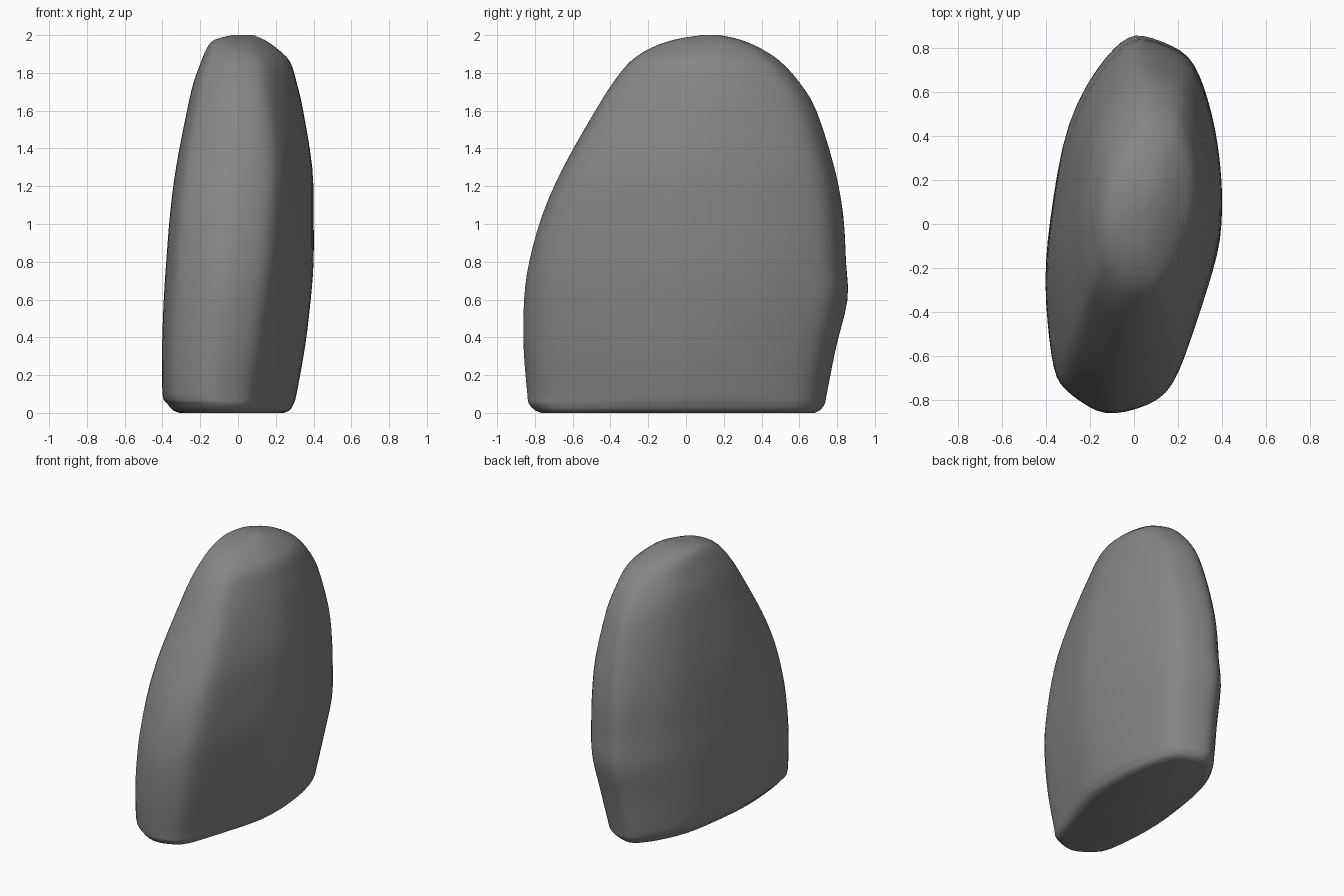
import bpy, bmesh, math

if "Cube" in bpy.data.objects:
    bpy.data.objects.remove(bpy.data.objects["Cube"])

# Plan outline, normalised to -1..1 in x and y, counter-clockwise from the back
OUTLINE = [(.10, 1), (-.10, .97), (-.40, .83), (-.76, .54), (-.88, .2), (-1, -.17),
           (-.96, -.5), (-.89, -.77), (-.78, -.86), (-.5, -.96), (-.28, -1), (.1, -.945),
           (.3, -.87), (.5, -.64), (.75, -.35), (.95, -.1), (1, .1), (.97, .41),
           (.86, .66), (.71, .86), (.5, .93)]

# Height, x min, x max, y min, y max
LEVELS = [(0, -.31, .24, -.765, .68), (.015, -.345, .275, -.80, .71),
          (.05, -.375, .295, -.832, .735), (.1, -.4, .31, -.84, .745),
          (.35, -.402, .355, -.86, .795), (.6, -.393, .385, -.857, .855),
          (.8, -.38, .4, -.83, .847), (1.05, -.36, .4, -.76, .832),
          (1.3, -.328, .393, -.65, .785), (1.6, -.27, .345, -.48, .69),
          (1.75, -.235, .31, -.385, .6), (1.86, -.195, .275, -.295, .5),
          (1.93, -.165, .205, -.19, .395), (1.975, -.125, .14, -.065, .29),
          (2, -.03, .08, .08, .18)]


def spline(pts, steps, closed):
    """Catmull-Rom resampling of points of any dimension."""
    n, out = len(pts), []
    get = (lambda i: pts[i % n]) if closed else (lambda i: pts[max(0, min(n - 1, i))])
    for i in range(n if closed else n - 1):
        for s in range(steps):
            t = s / steps
            out.append([.5 * (2 * b + (c - a) * t + (2 * a - 5 * b + 4 * c - d) * t * t
                              + (3 * b - a - 3 * c + d) * t ** 3)
                        for a, b, c, d in zip(get(i - 1), get(i), get(i + 1), get(i + 2))])
    if not closed:
        out.append(list(pts[-1]))
    return out


def fit(v, lo, hi, new_lo, new_hi):
    return new_lo + (v - lo) / (hi - lo) * (new_hi - new_lo)


# Soften the corners of the outline
outline = spline(OUTLINE, 3, True)
n = len(outline)
for _ in range(4):
    outline = [[(outline[i - 1][k] + 2 * outline[i][k] + outline[(i + 1) % n][k]) / 4
                for k in (0, 1)] for i in range(n)]

bm = bmesh.new()
rings = []
for z, x0, x1, y0, y1 in spline(LEVELS, 3, False):
    # The right front edge swings out upwards; the crown rounds to a slanted oval
    rise = max(0, min(1, z / 1.5))
    swing = .1 + .27 * rise
    oval = .55 * max(0, min(1, z - 1)) ** 2
    sec = []
    for u, v in outline:
        a = math.atan2(v, u)
        u += (swing * max(0, -v) - .1 * rise * max(0, v)) * (u + 1) / 2
        sec.append((u * (1 - oval) + oval * (math.cos(a) + .2 * math.sin(a)),
                    v * (1 - oval) + oval * math.sin(a)))
    us, vs = [p[0] for p in sec], [p[1] for p in sec]
    rings.append([bm.verts.new((fit(u, min(us), max(us), x0, x1),
                                fit(v, min(vs), max(vs), y0, y1), z)) for u, v in sec])

# Skin the levels and close both ends
for a, b in zip(rings, rings[1:]):
    for i in range(n):
        j = (i + 1) % n
        bm.faces.new((a[i], a[j], b[j], b[i]))
bm.faces.new(list(reversed(rings[0])))
bm.faces.new(rings[-1])
bmesh.ops.recalc_face_normals(bm, faces=bm.faces)
for f in bm.faces:
    f.smooth = True

mesh = bpy.data.meshes.new("standing_stone")
bm.to_mesh(mesh)
bm.free()
stone = bpy.data.objects.new("standing_stone", mesh)
bpy.context.collection.objects.link(stone)

# Dark grey rock
rock = bpy.data.materials.new("dark_grey")
rock.diffuse_color = (.235, .235, .235, 1)
rock.use_nodes = True
rock.node_tree.nodes["Principled BSDF"].inputs["Base Color"].default_value = rock.diffuse_color
mesh.materials.append(rock)
